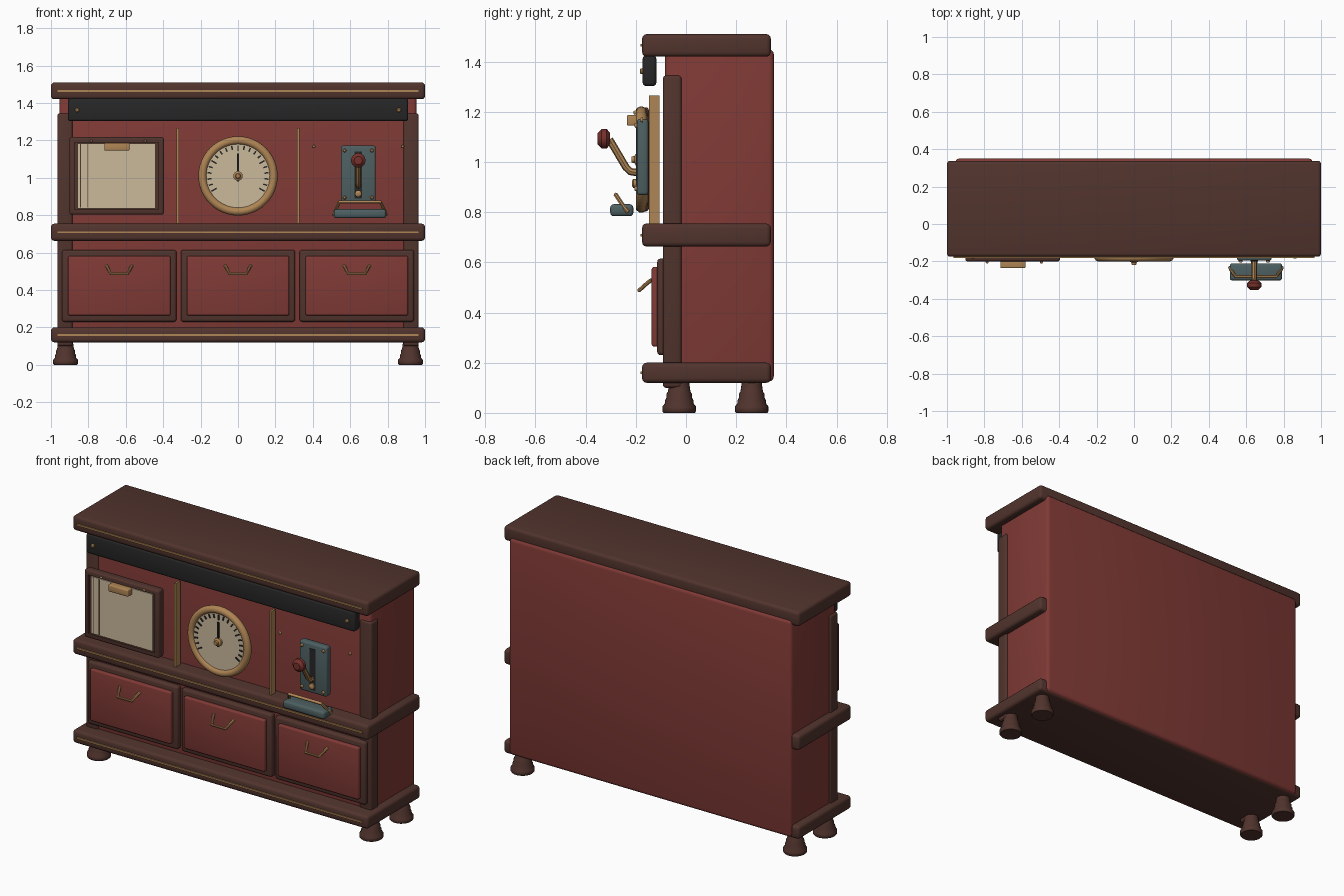
import bpy, bmesh, math
from mathutils import Matrix, Vector

if "Cube" in bpy.data.objects:
    bpy.data.objects.remove(bpy.data.objects["Cube"])


def material(name, r, g, b):
    m = bpy.data.materials.new(name)
    m.use_nodes = True
    m.diffuse_color = (r, g, b, 1)
    node = next(n for n in m.node_tree.nodes if n.type == "BSDF_PRINCIPLED")
    node.inputs["Base Color"].default_value = (r, g, b, 1)
    node.inputs["Roughness"].default_value = 0.6
    return m


RED = material("red paint", 0.215, 0.042, 0.036)
WOOD = material("dark wood", 0.083, 0.034, 0.026)
BRASS = material("brass", 0.43, 0.235, 0.09)
STEEL = material("blue steel", 0.075, 0.115, 0.12)
BLACK = material("black", 0.02, 0.02, 0.02)
CREAM = material("cream", 0.60, 0.49, 0.33)
KNOB = material("knob red", 0.18, 0.03, 0.025)


def add(name, mesh, mat):
    mesh.materials.clear()
    mesh.materials.append(mat)
    mesh.shade_smooth()
    mesh.set_sharp_from_angle(angle=math.radians(40))
    ob = bpy.data.objects.new(name, mesh)
    bpy.context.collection.objects.link(ob)
    return ob


def finish(name, bm, mat):
    bmesh.ops.recalc_face_normals(bm, faces=bm.faces)
    mesh = bpy.data.meshes.new(name)
    bm.to_mesh(mesh)
    bm.free()
    return add(name, mesh, mat)


def box(name, x, y, z, mat, bevel=0.0, recess=None):
    """Box from (low, high) pairs; recess = (border, depth) sinks the front."""
    bm = bmesh.new()
    bmesh.ops.create_cube(bm, size=1)
    for v in bm.verts:
        v.co = [lo + (c + 0.5) * (hi - lo) for c, (lo, hi) in zip(v.co, (x, y, z))]
    edges = list(bm.edges)
    if recess:
        bm.normal_update()
        front = min(bm.faces, key=lambda f: f.calc_center_median().y)
        bmesh.ops.inset_region(bm, faces=[front], thickness=recess[0])
        hole = bmesh.ops.extrude_discrete_faces(bm, faces=[front])["faces"][0]
        for v in hole.verts:
            v.co.y += recess[1]
    if bevel:
        bmesh.ops.bevel(bm, geom=edges, offset=bevel, segments=3, profile=0.5,
                        affect="EDGES", clamp_overlap=True)
    return finish(name, bm, mat)


def lathe(name, profile, origin, mat, forward=False, sides=24):
    """Turn (radius, height) points about z, or about -y when forward."""
    bm = bmesh.new()
    rings = []
    for r, h in profile:
        ring = []
        for i in range(sides):
            a = math.tau * i / sides
            p = Vector((r * math.cos(a), r * math.sin(a), h))
            if forward:
                p = Vector((p.x, -p.z, p.y))
            ring.append(bm.verts.new(p + Vector(origin)))
        rings.append(ring)
    for low, high in zip(rings, rings[1:]):
        for i in range(sides):
            j = (i + 1) % sides
            bm.faces.new((low[i], low[j], high[j], high[i]))
    bm.faces.new(rings[0])
    bm.faces.new(rings[-1])
    return finish(name, bm, mat)


def rod(name, points, radius, mat):
    curve = bpy.data.curves.new(name, "CURVE")
    curve.dimensions = "3D"
    curve.bevel_depth = radius
    curve.bevel_resolution = 2
    curve.use_fill_caps = True
    spline = curve.splines.new("POLY")
    spline.points.add(len(points) - 1)
    for p, co in zip(spline.points, points):
        p.co = (*co, 1)
    temp = bpy.data.objects.new(name + "_path", curve)
    bpy.context.collection.objects.link(temp)
    bpy.context.view_layer.update()
    mesh = bpy.data.meshes.new_from_object(
        temp.evaluated_get(bpy.context.evaluated_depsgraph_get()))
    bpy.data.objects.remove(temp)
    return add(name, mesh, mat)


def screw(name, x, y, z, r=0.01):
    lathe(name, [(r, 0), (r, 0.006), (r * 0.6, 0.011)], (x, y, z), BRASS, True, 10)


# Carcass, corner posts and the three moulded slabs
box("cabinet_body", (-0.955, 0.955), (-0.083, 0.35), (0.125, 1.45), RED, 0.02)
for side, label in ((-1, "right"), (1, "left")):
    xs = sorted((side * 0.885, side * 0.966))
    box(label + "_post", xs, (-0.092, -0.018), (0.1, 1.345), WOOD, 0.012)
for label, low, high in (("base", 0.12, 0.2), ("middle", 0.663, 0.755), ("top", 1.42, 1.51)):
    box(label + "_slab", (-1, 1), (-0.175, 0.338), (low, high), WOOD, 0.018)
    mid = (low + high) / 2
    box(label + "_trim", (-0.965, 0.965), (-0.182, -0.17), (mid - 0.005, mid + 0.005), BRASS)

# Turned feet
foot = [(0.062, 0), (0.067, 0.006), (0.067, 0.025), (0.057, 0.038), (0.057, 0.05),
        (0.051, 0.06), (0.051, 0.075), (0.045, 0.085), (0.039, 0.125)]
for x in (-0.922, 0.922):
    for y in (-0.027, 0.262):
        lathe("foot", foot, (x, y, 0), WOOD)


# Bent pull handle shared by drawers and tray
def pull(name, x, y, z, half, drop, radius, flare=0.022):
    rod(name, [(x - half, y, z), (x - half + 0.006, y - 0.015, z + drop * 0.25),
               (x - half + flare, y - 0.05, z + drop), (x + half - flare, y - 0.05, z + drop),
               (x + half - 0.006, y - 0.015, z + drop * 0.25), (x + half, y, z)], radius, BRASS)


# Drawers
for x in (-0.635, 0, 0.635):
    box("drawer_frame", (x - 0.306, x + 0.306), (-0.115, -0.07), (0.23, 0.615), WOOD, 0.014)
    box("drawer_front", (x - 0.274, x + 0.274), (-0.137, -0.1), (0.264, 0.582), RED, 0.01)
    pull("drawer_handle", x, -0.137, 0.53, 0.068, -0.042, 0.008)

# Black canopy beam
box("canopy_beam", (-0.91, 0.91), (-0.173, -0.118), (1.303, 1.425), BLACK, 0.014)
for x in (-0.86, 0.86):
    screw("beam_screw", x, -0.173, 1.362, 0.012)

# Upright brass dividers
for x in (-0.322, 0.322):
    box("divider_strip", (x - 0.006, x + 0.006), (-0.148, -0.106), (0.75, 1.265), BRASS)

# Framed notice board with paper and clip
box("board_frame", (-0.902, -0.396), (-0.2, -0.148), (0.803, 1.218), WOOD, 0.012, (0.04, 0.015))
box("board_paper", (-0.857, -0.441), (-0.196, -0.187), (0.836, 1.184), CREAM)
for x in (-0.842, -0.803):
    box("paper_margin", (x - 0.002, x + 0.002), (-0.198, -0.19), (0.84, 1.18), WOOD)
box("paper_clip", (-0.715, -0.58), (-0.236, -0.19), (1.145, 1.187), BRASS, 0.006)
for x in (-0.785, -0.495):
    screw("board_screw", x, -0.199, 1.197, 0.008)

# Round gauge
cz = 1.01
ring = [(0.17, 0.0)] + [(0.19 + 0.022 * math.cos(a), 0.028 + 0.022 * math.sin(a))
                        for a in [math.radians(d) for d in range(-80, 181, 26)]] + [(0.168, 0.022)]
lathe("gauge_ring", ring, (0, -0.15, cz), BRASS, True, 48)
lathe("gauge_face", [(0.172, 0), (0.172, 0.036)], (0, -0.15, cz), CREAM, True, 48)
for i in range(21):
    tick = box("gauge_tick", (-0.004, 0.004), (-0.191, -0.184),
               (0.132 if i % 5 == 0 else 0.142, 0.164), BLACK)
    tick.data.transform(Matrix.Translation((0, 0, cz))
                        @ Matrix.Rotation(math.radians(12 * i - 120), 4, "Y"))
box("gauge_hand", (-0.005, 0.005), (-0.195, -0.188), (cz - 0.03, cz + 0.12), BLACK)
lathe("gauge_hub", [(0.025, 0), (0.025, 0.015), (0.014, 0.022), (0.012, 0.034)],
      (0, -0.184, cz), BRASS, True, 16)

# Lever plate, slot, arm and knob
lx = 0.643
box("lever_plate", (lx - 0.093, lx + 0.093), (-0.196, -0.15), (0.868, 1.172), STEEL, 0.012)
box("lever_slot", (lx - 0.02, lx + 0.02), (-0.2, -0.193), (0.89, 1.14), BLACK)
for x in (lx - 0.073, lx + 0.073):
    for z in (0.894, 1.146):
        screw("plate_screw", x, -0.195, z)
rod("lever_arm", [(lx, -0.19, 0.957), (lx, -0.222, 0.962), (lx, -0.24, 0.98), (lx, -0.305, 1.09)],
    0.015, BRASS)
lathe("lever_pivot", [(0.018, 0), (0.018, 0.02), (0.01, 0.026)], (lx, -0.19, 0.915), BRASS, True, 12)
lathe("lever_knob", [(0.022, 0), (0.039, 0.014), (0.039, 0.034), (0.022, 0.05)],
      (lx, -0.302, 1.093), KNOB, True, 16)
for x in (0.405, 0.88):
    screw("panel_screw", x, -0.172, 1.168)

# Small steel tray with a raised brass rail
box("tray", (0.512, 0.792), (-0.302, -0.21), (0.784, 0.832), STEEL, 0.014)
pull("tray_rail", 0.652, -0.23, 0.8, 0.14, 0.07, 0.009, 0.03)
